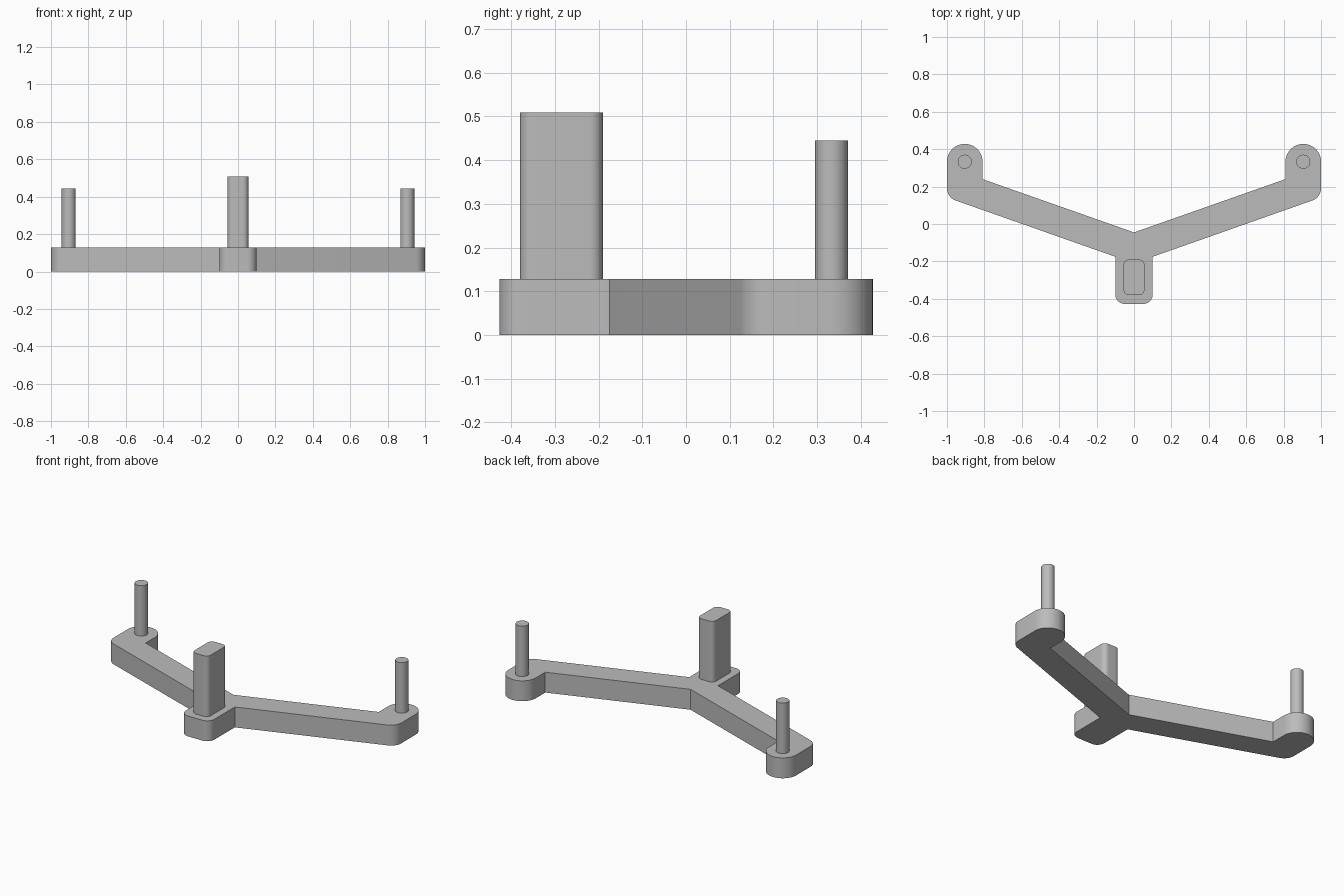
import bpy, bmesh, math
from mathutils import Vector

cube = bpy.data.objects.get("Cube")
if cube:
    bpy.data.objects.remove(cube, do_unlink=True)

grey = bpy.data.materials.new("plain grey")
grey.use_nodes = True
colour = (0.5, 0.5, 0.5, 1)
grey.diffuse_color = colour
grey.node_tree.nodes["Principled BSDF"].inputs["Base Color"].default_value = colour


def rounded(corners, steps=10):
    """Replace each (x, y, radius) corner with a tangent arc."""
    out = []
    n = len(corners)
    for i, (x, y, r) in enumerate(corners):
        p = Vector((x, y))
        if r == 0:
            out.append(p)
            continue
        a = (Vector(corners[i - 1][:2]) - p).normalized()
        b = (Vector(corners[(i + 1) % n][:2]) - p).normalized()
        half = a.angle(b) / 2
        centre = p + (a + b).normalized() * (r / math.sin(half))
        start = p + a * (r / math.tan(half)) - centre
        end = p + b * (r / math.tan(half)) - centre
        sweep = math.pi - 2 * half
        for k in range(steps + 1):
            t = k / steps
            arc = start * math.sin((1 - t) * sweep) + end * math.sin(t * sweep)
            out.append(centre + arc / math.sin(sweep))
    return out


def extrude(name, outline, bottom, top):
    """Make a closed prism from a plan outline."""
    bm = bmesh.new()
    face = bm.faces.new([bm.verts.new((p.x, p.y, bottom)) for p in outline])
    result = bmesh.ops.extrude_face_region(bm, geom=[face])
    raised = [v for v in result["geom"] if isinstance(v, bmesh.types.BMVert)]
    bmesh.ops.translate(bm, verts=raised, vec=(0, 0, top - bottom))
    bmesh.ops.recalc_face_normals(bm, faces=bm.faces)
    mesh = bpy.data.meshes.new(name)
    bm.to_mesh(mesh)
    bm.free()
    mesh.materials.append(grey)
    ob = bpy.data.objects.new(name, mesh)
    bpy.context.collection.objects.link(ob)
    bpy.ops.object.select_all(action="DESELECT")
    ob.select_set(True)
    bpy.context.view_layer.objects.active = ob
    bpy.ops.object.shade_smooth_by_angle(angle=math.radians(30))
    return ob


base_top = 0.128
pad_x, pad_y, pad_r = 0.905, 0.333, 0.095

# Y-shaped base: one half of the outline, then its mirror image
half = [(0.1, -0.427, 0.05), (0.1, -0.175, 0), (1, 0.142, 0.07),
        (1, 0.428, pad_r - 0.0005), (0.81, 0.428, pad_r - 0.0005), (0.81, 0.24, 0)]
mirrored = [(-x, y, r) for x, y, r in reversed(half)]
extrude("base", rounded(half + [(0, -0.045, 0)] + mirrored), 0, base_top)

# Rounded rectangular post on the front foot
w, y0, y1, r = 0.056, -0.38, -0.19, 0.03
extrude("front_post",
        rounded([(w, y0, r), (w, y1, r), (-w, y1, r), (-w, y0, r)]),
        base_top - 0.01, 0.509)

# Round pin on each arm end
for side, name in ((1, "left_pin"), (-1, "right_pin")):
    ring = [Vector((side * pad_x + 0.0375 * math.cos(a), pad_y + 0.0375 * math.sin(a)))
            for a in (math.tau * k / 40 for k in range(40))]
    extrude(name, ring, base_top - 0.01, 0.445)
